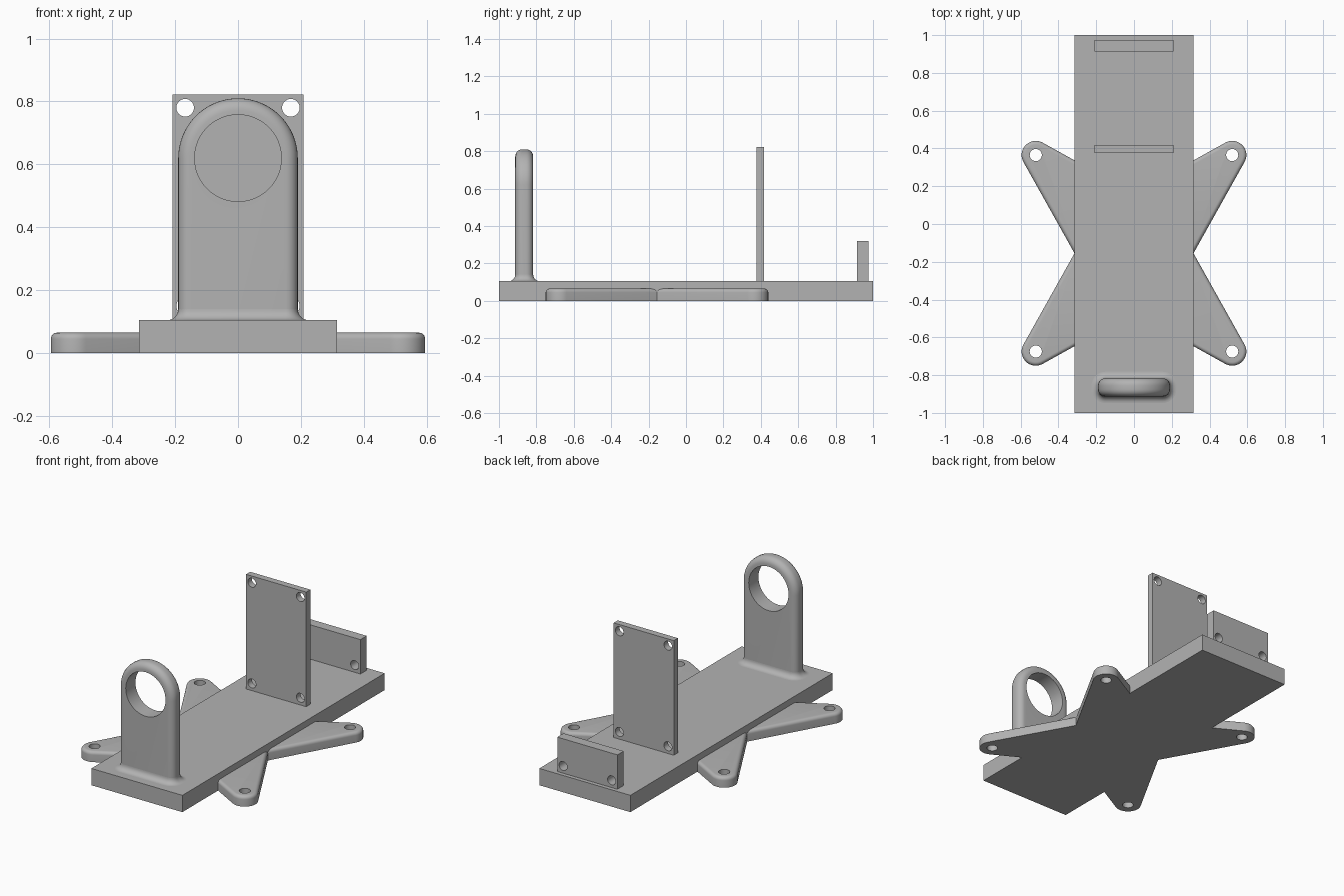
import bpy, bmesh
from math import sin, cos, pi, radians, atan2, acos, hypot
from mathutils import Matrix, Vector

old = bpy.data.objects.get("Cube")
if old:
    bpy.data.objects.remove(old)

grey = bpy.data.materials.new("plain grey")
grey.use_nodes = True
grey.diffuse_color = (0.45, 0.45, 0.45, 1)
grey.node_tree.nodes["Principled BSDF"].inputs["Base Color"].default_value = (0.45, 0.45, 0.45, 1)


def finish(bm, name):
    bmesh.ops.recalc_face_normals(bm, faces=bm.faces)
    mesh = bpy.data.meshes.new(name)
    bm.to_mesh(mesh)
    bm.free()
    obj = bpy.data.objects.new(name, mesh)
    bpy.context.collection.objects.link(obj)
    mesh.materials.append(grey)
    return obj


def box(name, half_x, y0, y1, z0, z1):
    bm = bmesh.new()
    size = Matrix.Diagonal((2 * half_x, y1 - y0, z1 - z0, 1))
    bmesh.ops.create_cube(bm, size=1, matrix=Matrix.Translation((0, (y0 + y1) / 2, (z0 + z1) / 2)) @ size)
    return finish(bm, name)


def prism(name, points, depth, bevel_test, radius):
    """Extrude an outline along its normal and round the chosen edges."""
    bm = bmesh.new()
    face = bm.faces.new([bm.verts.new(p) for p in points])
    extruded = bmesh.ops.extrude_face_region(bm, geom=[face])["geom"]
    bmesh.ops.translate(bm, verts=[v for v in extruded if isinstance(v, bmesh.types.BMVert)], vec=depth)
    edges = [e for e in bm.edges if bevel_test(e)]
    bmesh.ops.bevel(bm, geom=edges, offset=radius, segments=6, profile=0.5, affect='EDGES')
    return finish(bm, name)


def boolean(obj, other, operation):
    mod = obj.modifiers.new("combine", 'BOOLEAN')
    mod.operation, mod.solver, mod.object = operation, 'EXACT', other
    bpy.context.view_layer.objects.active = obj
    bpy.ops.object.modifier_apply(modifier=mod.name)
    bpy.data.objects.remove(other)


def drill(obj, centre, radius, along_y=False):
    bm = bmesh.new()
    turn = Matrix.Rotation(radians(90), 4, 'X') if along_y else Matrix()
    bmesh.ops.create_cone(bm, cap_ends=True, segments=48, radius1=radius, radius2=radius,
                          depth=0.3, matrix=Matrix.Translation(centre) @ turn)
    boolean(obj, finish(bm, "cutter"), 'DIFFERENCE')


def smooth(obj):
    bpy.ops.object.select_all(action='DESELECT')
    obj.select_set(True)
    bpy.context.view_layer.objects.active = obj
    bpy.ops.object.shade_smooth_by_angle(angle=radians(30))


# Four-armed foot: a rounded tip joined to the waist by tangent lines
tip_x, tip_y, tip_r, waist_y = 0.52, 0.52, 0.075, -0.155


def tangent_angle(x, y, side):
    dx, dy = x - tip_x, y - tip_y
    return atan2(dy, dx) + side * acos(tip_r / hypot(dx, dy))


start = tangent_angle(0.315, 0, 1)
end = tangent_angle(0.315, 0.49, -1) % (2 * pi)
arc = [(tip_x + tip_r * cos(start + (end - start) * i / 20),
        tip_y + tip_r * sin(start + (end - start) * i / 20)) for i in range(21)]
quarter = [(0.315, 0)] + arc + [(0.15, 0.4)]
right_side = [(x, -y) for x, y in reversed(quarter[1:])] + quarter
outline = right_side + [(-x, y) for x, y in reversed(right_side)]
foot = prism("foot", [(x, y + waist_y, 0) for x, y in outline], Vector((0, 0, 0.065)),
             lambda e: min(v.co.z for v in e.verts) > 0.06, 0.02)
for sx in (-1, 1):
    for sy in (-1, 1):
        drill(foot, (sx * tip_x, waist_y + sy * tip_y, 0), 0.032)

# Base plank merged with the foot
base = box("base", 0.315, -1, 1, 0, 0.105)
boolean(base, foot, 'UNION')
smooth(base)

# Tall plate and low rear block with screw holes
plate = box("tall_plate", 0.208, 0.377, 0.418, 0.1, 0.822)
block = box("rear_block", 0.208, 0.913, 0.975, 0.1, 0.32)
for sx in (-1, 1):
    drill(plate, (sx * 0.168, 0.4, 0.78), 0.028, True)
    drill(plate, (sx * 0.168, 0.4, 0.15), 0.028, True)
    drill(block, (sx * 0.168, 0.94, 0.15), 0.028, True)
smooth(plate)
smooth(block)

# Ring bracket with rounded rim
ring_z, half_w, y_mid, half_t, rim = 0.62, 0.19, -0.865, 0.048, 0.038
arch = [(half_w * cos(pi * i / 40), ring_z + half_w * sin(pi * i / 40)) for i in range(41)]
arch = [(half_w, 0.09)] + arch + [(-half_w, 0.09)]
bracket = prism("ring_bracket", [(x, y_mid - half_t, z) for x, z in arch], Vector((0, 2 * half_t, 0)),
                lambda e: abs(e.verts[0].co.y - e.verts[1].co.y) < 0.01
                and max(v.co.z for v in e.verts) > 0.1, rim)
drill(bracket, (0, y_mid, ring_z), 0.138, True)
smooth(bracket)

# Concave fillet round the bracket's foot
bm = bmesh.new()
flare, rings = 0.035, []
for step in range(9):
    a = pi / 2 * step / 8
    grow, z = flare * (1 - sin(a)), 0.105 + flare * (1 - cos(a))
    ring = []
    for i in range(32):
        corner, part = divmod(i, 8)
        t = (corner + part / 7) * pi / 2
        sx = 1 if corner in (0, 3) else -1
        sy = 1 if corner < 2 else -1
        ring.append(bm.verts.new((sx * (half_w - rim) + (rim + grow) * cos(t),
                                  y_mid + sy * (half_t - rim) + (rim + grow) * sin(t), z)))
    rings.append(ring)
for low, high in zip(rings, rings[1:]):
    for i in range(32):
        j = (i + 1) % 32
        bm.faces.new((low[i], low[j], high[j], high[i]))
smooth(finish(bm, "bracket_fillet"))
